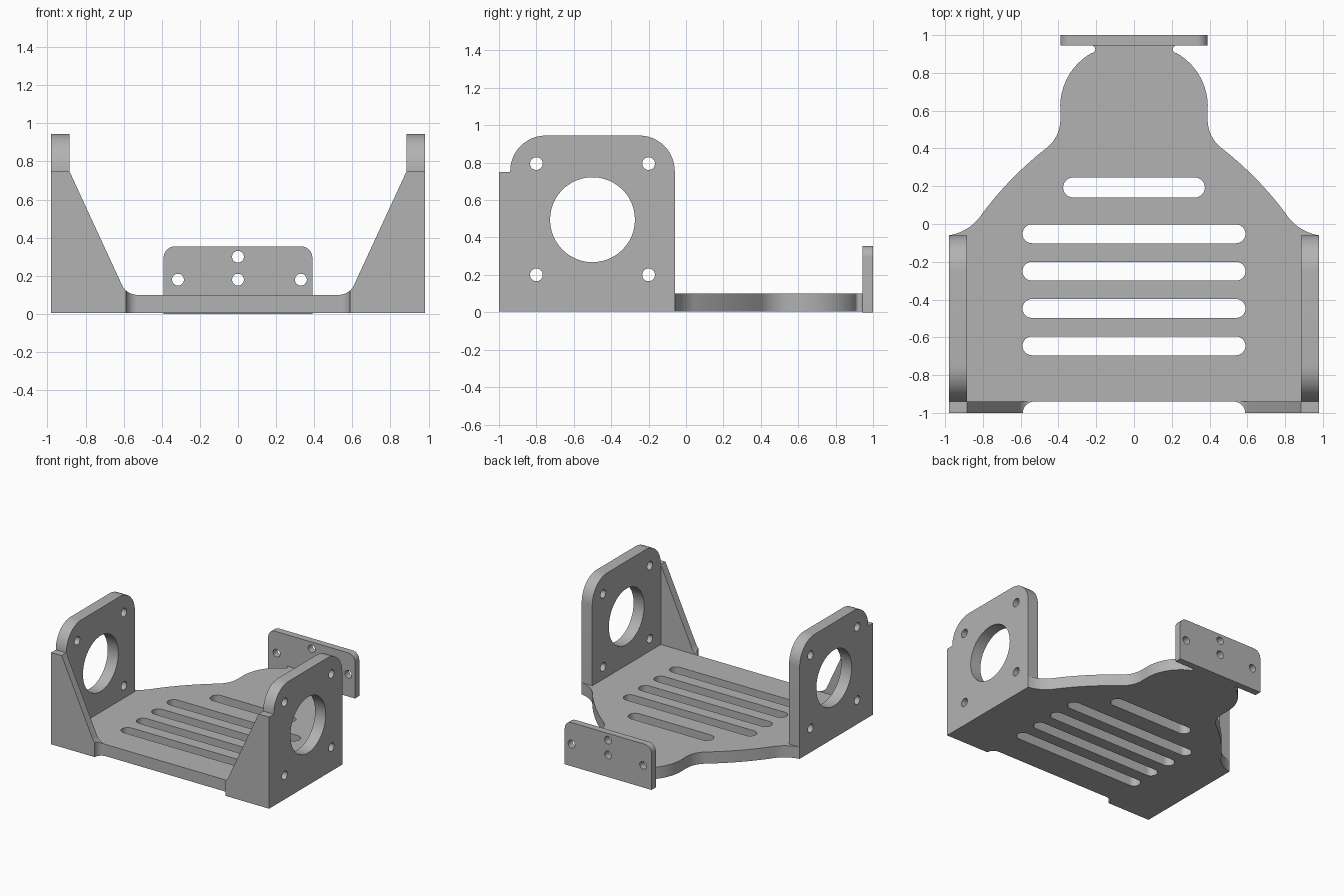
import bpy, bmesh, math
from mathutils import Matrix, Vector

if "Cube" in bpy.data.objects:
    bpy.data.objects.remove(bpy.data.objects["Cube"], do_unlink=True)

grey = bpy.data.materials.new("plain_grey")
grey.use_nodes = True
grey.diffuse_color = (0.45, 0.45, 0.45, 1)
grey.node_tree.nodes["Principled BSDF"].inputs["Base Color"].default_value = (0.45, 0.45, 0.45, 1)

# Sketch planes: sketch u, v and the thickness direction in world axes
PLANES = {
    "top": ((1, 0, 0), (0, 1, 0), (0, 0, 1)),
    "front": ((1, 0, 0), (0, 0, 1), (0, -1, 0)),
    "side": ((0, 1, 0), (0, 0, 1), (1, 0, 0)),
}


def bulge(a, b, h, n=12):
    """Arc from a to b that bows to the right by h."""
    a, b = Vector(a), Vector(b)
    c = (b - a).length
    d = (b - a) / c
    side = Vector((d.y, -d.x))
    r = (c * c / 4 + h * h) / (2 * h)
    half = 2 * math.atan(2 * h / c)
    pts = []
    for i in range(n + 1):
        t = half * (2 * i / n - 1)
        pts.append(tuple((a + b) / 2 + d * r * math.sin(t) + side * (r * math.cos(t) - r + h)))
    return pts


def corner(a, b, r):
    return bulge(a, b, r * (1 - math.sqrt(0.5)))


def slot(u, v, half_length, r, n=16):
    """Round-ended hole; a plain circle when half_length equals r."""
    pts = []
    for s in (1, -1):
        for i in range(n + 1):
            t = math.pi * (i / n - 0.5)
            pts.append((u + s * (half_length - r + r * math.cos(t)), v + s * r * math.sin(t)))
    return pts


def hole(u, v, r):
    n = 48
    return [(u + r * math.cos(2 * math.pi * i / n), v + r * math.sin(2 * math.pi * i / n)) for i in range(n)]


def slab(name, plane, lo, hi, outline, holes=()):
    """Solid plate from an outline with holes, between two world offsets."""
    cu = bpy.data.curves.new(name, "CURVE")
    cu.dimensions = "2D"
    cu.fill_mode = "BOTH"
    cu.extrude = (hi - lo) / 2
    for loop in [outline, *holes]:
        sp = cu.splines.new("POLY")
        sp.points.add(len(loop) - 1)
        for p, (u, v) in zip(sp.points, loop):
            p.co = (u, v, 0, 1)
        sp.use_cyclic_u = True
    tmp = bpy.data.objects.new(name + "_sketch", cu)
    bpy.context.collection.objects.link(tmp)
    dg = bpy.context.evaluated_depsgraph_get()
    me = bpy.data.meshes.new_from_object(tmp.evaluated_get(dg))
    bpy.data.objects.remove(tmp, do_unlink=True)
    axes = [Vector(a) for a in PLANES[plane]]
    m = Matrix(axes).transposed().to_4x4()
    m.translation = Vector([abs(k) for k in axes[2]]) * (lo + hi) / 2
    me.transform(m)
    bm = bmesh.new()
    bm.from_mesh(me)
    bmesh.ops.remove_doubles(bm, verts=bm.verts, dist=0.0002)
    bmesh.ops.recalc_face_normals(bm, faces=bm.faces)
    bm.to_mesh(me)
    bm.free()
    me.materials.clear()
    me.materials.append(grey)
    me.name = name
    ob = bpy.data.objects.new(name, me)
    bpy.context.collection.objects.link(ob)
    return ob


def smooth(ob):
    bpy.ops.object.select_all(action="DESELECT")
    ob.select_set(True)
    bpy.context.view_layer.objects.active = ob
    bpy.ops.object.shade_smooth_by_angle(angle=math.radians(25))


FLOOR, DECK, FRONT = 0.005, 0.10, -0.94

# Base plate: flared body, rounded neck and cooling slots
half = [(0.98, FRONT)]
half += bulge((0.98, -0.06), (0.80, 0.06), -0.024)
half += bulge((0.80, 0.06), (0.46, 0.405), 0.016)[1:]
half += bulge((0.46, 0.405), (0.39, 0.55), -0.018)[1:]
half += bulge((0.39, 0.60), (0.225, 0.905), 0.05)
half += bulge((0.225, 0.905), (0.225, 0.945), -0.02)[1:]
outline = half + [(-x, y) for x, y in reversed(half)]
slots = [slot(0, y, 0.59, 0.05) for y in (-0.645, -0.447, -0.25, -0.052)]
slots.append(slot(0, 0.193, 0.375, 0.053))
smooth(slab("base_plate", "top", FLOOR, DECK, outline, slots))

# Side walls with a large bore and four bolt holes
wall = [(FRONT, DECK), (-0.06, DECK)]
wall += corner((-0.06, 0.755), (-0.25, 0.945), 0.19)
wall += corner((-0.75, 0.945), (FRONT, 0.755), 0.19)
bores = [hole(-0.5, 0.495, 0.227)]
bores += [hole(y, z, 0.034) for y in (-0.8, -0.2) for z in (0.2, 0.795)]
for side, lo, hi in (("left", 0.885, 0.98), ("right", -0.98, -0.885)):
    smooth(slab(side + "_wall", "side", lo, hi, wall, bores))

# Front gussets, with a vertical fillet cut where they meet the base
rib = [(0.98, FLOOR), (0.98, 0.75), (0.885, 0.75)]
rib += bulge((0.608, 0.15), (0.53, DECK), -0.013)
rib += [(0.53, FLOOR)]
for side, s in (("left", 1), ("right", -1)):
    gusset = slab(side + "_gusset", "front", -1.0, FRONT, [(s * x, z) for x, z in rib])
    cutter = slab(side + "_fillet_cutter", "top", -0.1, 0.3, hole(s * 0.529, -1.0, 0.0595))
    cutter.hide_render = True
    mod = gusset.modifiers.new("fillet", "BOOLEAN")
    mod.operation = "DIFFERENCE"
    mod.solver = "EXACT"
    mod.object = cutter
    bpy.context.view_layer.objects.active = gusset
    bpy.ops.object.modifier_apply(modifier=mod.name)
    bpy.data.objects.remove(cutter, do_unlink=True)
    smooth(gusset)

# Rear mounting plate
plate = [(-0.39, 0), (0.39, 0)]
plate += corner((0.39, 0.295), (0.33, 0.355), 0.06)
plate += corner((-0.33, 0.355), (-0.39, 0.295), 0.06)
bolts = [hole(x, z, 0.031) for x, z in ((0, 0.3), (0, 0.18), (-0.315, 0.18), (0.33, 0.18))]
smooth(slab("rear_mounting_plate", "front", 0.945, 1.0, plate, bolts))
